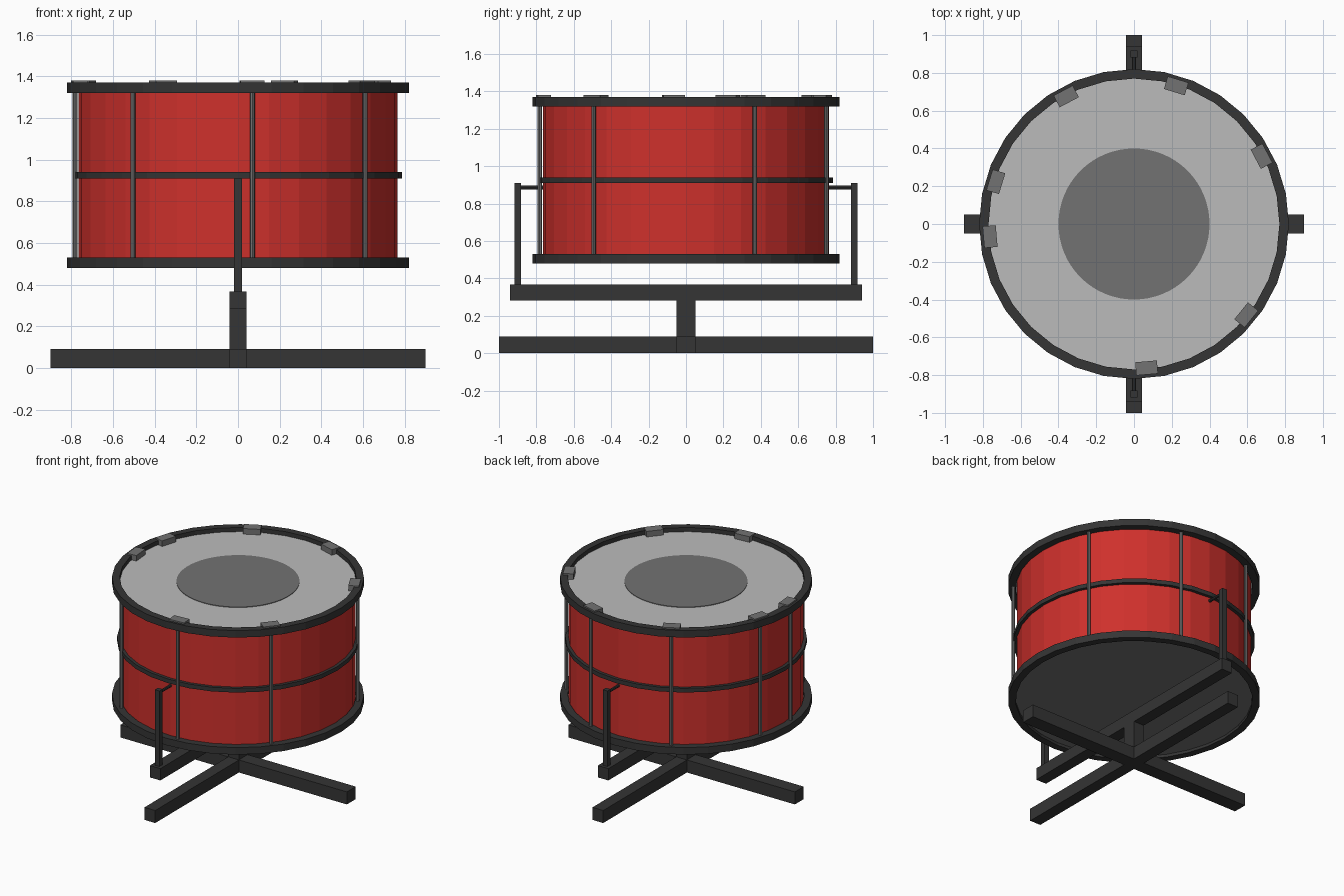
import bpy, bmesh, math
from math import radians, cos, sin, pi

if "Cube" in bpy.data.objects:
    bpy.data.objects.remove(bpy.data.objects["Cube"])


def material(name, r, g, b):
    m = bpy.data.materials.new(name)
    m.diffuse_color = (r, g, b, 1)
    m.use_nodes = True
    m.node_tree.nodes["Principled BSDF"].inputs["Base Color"].default_value = m.diffuse_color
    return m


RED = material("red_lacquer", 0.62, 0.03, 0.025)
DARK = material("dark_metal", 0.035, 0.035, 0.035)
MID = material("mid_grey", 0.17, 0.17, 0.17)
LIGHT = material("head_grey", 0.5, 0.5, 0.5)


def box(name, size, loc, mat, turn=0):
    bpy.ops.mesh.primitive_cube_add(size=1, location=loc, rotation=(0, 0, turn))
    ob = bpy.context.object
    ob.name = name
    ob.scale = size
    ob.data.materials.append(mat)
    return ob


def cylinder(name, r, depth, loc, mat, sides=32, rot=(0, 0, 0), fill='NGON'):
    bpy.ops.mesh.primitive_cylinder_add(vertices=sides, radius=r, depth=depth, location=loc,
                                        rotation=rot, end_fill_type=fill)
    ob = bpy.context.object
    ob.name = name
    ob.data.materials.append(mat)
    return ob


def hoop(name, r_in, r_out, z0, z1, mat, sides=32):
    # rectangular section swept around the z axis
    bm = bmesh.new()
    rows = []
    for i in range(sides):
        a = 2 * pi * i / sides
        rows.append([bm.verts.new((r * cos(a), r * sin(a), z))
                     for r, z in ((r_in, z0), (r_out, z0), (r_out, z1), (r_in, z1))])
    for i in range(sides):
        p, q = rows[i], rows[(i + 1) % sides]
        for k in range(4):
            n = (k + 1) % 4
            bm.faces.new((p[k], q[k], q[n], p[n]))
    bmesh.ops.recalc_face_normals(bm, faces=bm.faces[:])
    me = bpy.data.meshes.new(name)
    bm.to_mesh(me)
    bm.free()
    me.materials.append(mat)
    ob = bpy.data.objects.new(name, me)
    bpy.context.collection.objects.link(ob)
    return ob


# Drum body: shell, two heads and the dark centre patch
cylinder("drum_shell", 0.765, 0.83, (0, 0, 0.92), RED, fill='NOTHING')
cylinder("top_head", 0.775, 0.012, (0, 0, 1.334), LIGHT)
cylinder("bottom_head", 0.775, 0.012, (0, 0, 0.506), MID)
cylinder("centre_patch", 0.40, 0.004, (0, 0, 1.342), MID, sides=64)

# Rims and the middle band
hoop("top_rim", 0.77, 0.82, 1.32, 1.37, DARK)
hoop("bottom_rim", 0.77, 0.82, 0.48, 0.53, DARK)
hoop("middle_band", 0.755, 0.787, 0.91, 0.94, DARK)

# Tension rods, evenly spaced in two runs around the shell
angles = [28, 73, 118, 163, 185, 230, 275, 321]
for i, deg in enumerate(angles):
    a = radians(deg)
    cylinder(f"tension_rod_{i + 1}", 0.012, 0.83, (0.785 * cos(a), 0.785 * sin(a), 0.925),
             MID, sides=8)
    # one rod has no clip
    if deg != 230:
        box(f"rim_clip_{i + 1}", (0.07, 0.115, 0.05),
            (0.765 * cos(a), 0.765 * sin(a), 1.355), MID, a)

# Stand: crossed feet, short post and cradle bar
box("foot_bar_side", (1.8, 0.1, 0.09), (0, 0, 0.045), DARK)
box("foot_bar_front", (0.085, 2.0, 0.09), (0, 0, 0.045), DARK)
box("stand_post", (0.083, 0.1, 0.28), (0, 0, 0.17), DARK)
box("cradle_bar", (0.083, 1.88, 0.085), (0, 0, 0.325), DARK)

# Uprights with pins that hold the shell
for side, s in (("front", -1), ("back", 1)):
    box(f"upright_{side}", (0.036, 0.036, 0.56), (0, s * 0.9, 0.63), DARK)
    cylinder(f"holding_pin_{side}", 0.01, 0.14, (0, s * 0.825, 0.886), DARK, sides=8,
             rot=(pi / 2, 0, 0))
